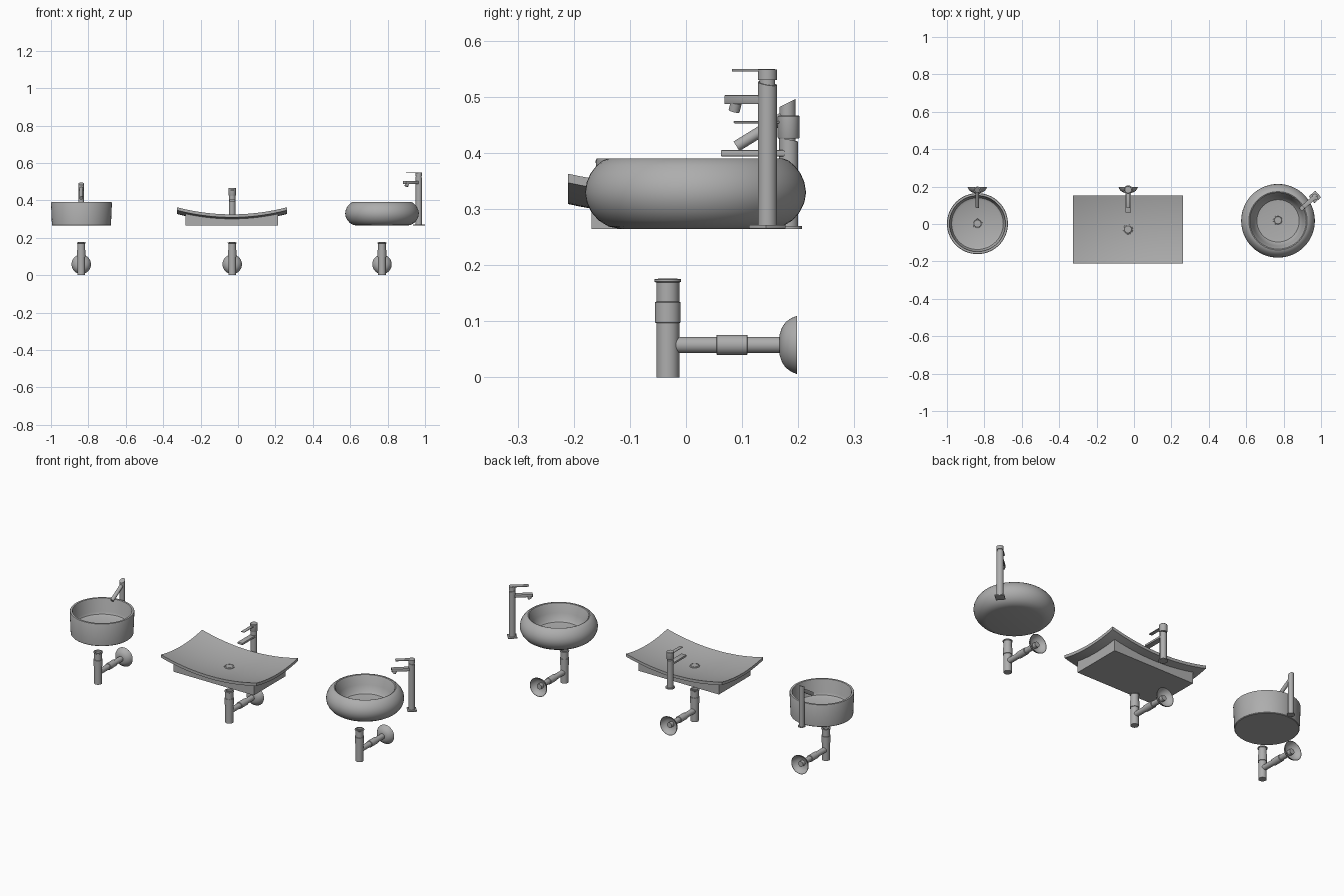
import bpy, bmesh, math
from mathutils import Matrix, Vector

cube = bpy.data.objects.get("Cube")
if cube:
    bpy.data.objects.remove(cube, do_unlink=True)

grey = bpy.data.materials.new("plain_grey")
grey.use_nodes = True
COLOUR = (0.42, 0.42, 0.42, 1)
grey.diffuse_color = COLOUR
grey.node_tree.nodes["Principled BSDF"].inputs["Base Color"].default_value = COLOUR


def finish(name, bm, matrix=Matrix()):
    """Turn the bmesh into an object, smooth except at sharp edges."""
    bmesh.ops.remove_doubles(bm, verts=bm.verts, dist=1e-5)
    bmesh.ops.recalc_face_normals(bm, faces=bm.faces)
    for f in bm.faces:
        f.smooth = True
    for e in bm.edges:
        e.smooth = len(e.link_faces) == 2 and e.calc_face_angle(0) < math.radians(32)
    mesh = bpy.data.meshes.new(name)
    bm.to_mesh(mesh)
    bm.free()
    mesh.materials.append(grey)
    obj = bpy.data.objects.new(name, mesh)
    obj.matrix_world = matrix
    bpy.context.collection.objects.link(obj)
    return obj


def lathe(name, profile, matrix=Matrix(), steps=48, slant=0):
    """Revolve (radius, height) points; slant tilts the highest ring."""
    bm = bmesh.new()
    verts = [bm.verts.new((r, 0, z)) for r, z in profile]
    edges = [bm.edges.new(pair) for pair in zip(verts, verts[1:])]
    bmesh.ops.spin(bm, geom=verts + edges, cent=(0, 0, 0), axis=(0, 0, 1),
                   angle=math.tau, steps=steps)
    if slant:
        top = max(z for r, z in profile)
        for v in bm.verts:
            if v.co.z > top - 1e-4:
                v.co.z += slant * v.co.y
    return finish(name, bm, matrix)


def rod(name, r, z0, z1, matrix=Matrix(), slant=0):
    return lathe(name, [(0, z0), (r, z0), (r, z1), (0, z1)], matrix, 32, slant)


def box(name, low, high, matrix=Matrix(), bevel=0.0015):
    low, high = Vector(low), Vector(high)
    bm = bmesh.new()
    bmesh.ops.create_cube(bm, size=1)
    for v in bm.verts:
        v.co = (low + high) / 2 + v.co * (high - low)
    bmesh.ops.bevel(bm, geom=bm.edges[:], offset=bevel, segments=2, affect='EDGES', profile=0.5)
    return finish(name, bm, matrix)


def curved_slab(name, half_x, half_y, top, bottom, matrix):
    """Rectangular plate whose top and bottom heights follow functions."""
    bm = bmesh.new()
    bmesh.ops.create_grid(bm, x_segments=28, y_segments=16, size=1)
    for v in bm.verts:
        v.co.x *= half_x
        v.co.y *= half_y
    upper = bm.verts[:]
    geom = bmesh.ops.extrude_face_region(bm, geom=bm.faces[:], use_keep_orig=True)["geom"]
    lower = [g for g in geom if isinstance(g, bmesh.types.BMVert)]
    for verts, height in ((upper, top), (lower, bottom)):
        for v in verts:
            v.co.z = height(v.co.x, v.co.y)
    return finish(name, bm, matrix)


def at(x, y, z=0.0, turn=0.0):
    return Matrix.Translation((x, y, z)) @ Matrix.Rotation(math.radians(turn), 4, 'Z')


def drain(name, x, y, z):
    lathe(name, [(0, z + .003), (.019, z + .003), (.021, z + .001), (.022, z + .003),
                 (.026, z + .002), (.027, z - .004)], at(x, y), 32)


FLOOR = 0.265

# Waste traps: upright pipe, side pipe with coupling, hollow wall flange
BACKWARD = Matrix.Rotation(-math.pi / 2, 4, 'X')
for side, x in (("right", -.838), ("middle", -.031), ("left", .77)):
    upright = at(x, -.0325)
    lathe(side + "_trap_upright_pipe",
          [(0, 0), (.0205, 0), (.0205, .097), (.023, .098), (.023, .134), (.0205, .135),
           (.0205, .169), (.024, .171), (.024, .175), (.017, .176), (.017, .165), (0, .165)],
          upright, 32)
    along = at(x, 0, .058) @ BACKWARD
    lathe(side + "_trap_side_pipe",
          [(0, -.03), (.0145, -.03), (.0145, .054), (.018, .055), (.018, .109),
           (.0145, .11), (.0145, .19), (0, .19)], along, 32)
    lathe(side + "_trap_wall_flange",
          [(.0145, .167), (.019, .167), (.031, .171), (.041, .178), (.048, .188), (.052, .198),
           (.050, .198), (.046, .189), (.039, .180), (.030, .173), (.0145, .170)], along)

# Right basin: straight round tub
lathe("right_basin",
      [(0, FLOOR), (.155, FLOOR), (.158, .268), (.163, .386), (.161, .39), (.150, .39),
       (.148, .386), (.144, .318), (.138, .306), (.125, .300), (0, .297)],
      at(-.837, .002), 64)
drain("right_basin_drain", -.837, .002, .297)

# Right tap: slant-topped post with a sloping spout
post = at(-.838, .181)
rod("right_tap_post", .0145, FLOOR, .489, post, slant=.5)
rod("right_tap_base", .019, FLOOR, .269, post)
tip, root = Vector((0, -.091, .412)), Vector((0, 0, .468))
slope = (root - tip).to_track_quat('Z', 'Y').to_matrix().to_4x4()
rod("right_tap_spout", .010, 0, (root - tip).length, post @ Matrix.Translation(tip) @ slope)

# Middle basin: upswept rectangular dish on a plinth
HALF_X, HALF_Y = .2945, .181
middle = at(-.0325, -.029)


def dish_top(x, y):
    return .305 + .038 * (x / HALF_X) ** 2 + .02 * (y / HALF_Y) ** 2


curved_slab("middle_basin_dish", HALF_X, HALF_Y, dish_top,
            lambda x, y: dish_top(x, y) - .016, middle)
curved_slab("middle_basin_plinth", .247, .139, lambda x, y: dish_top(x, y) - .008,
            lambda x, y: FLOOR, middle)
drain("middle_basin_drain", -.0325, -.029, .306)

# Middle tap: post, slanted cap, thin lever and flat spout
post = at(-.031, .183)
rod("middle_tap_base", .024, FLOOR, .270, post)
rod("middle_tap_post", .017, FLOOR, .424, post, slant=-.2)
lathe("middle_tap_cap", [(0, .426), (.0185, .426), (.0195, .428), (.0195, .465),
                         (.018, .467), (0, .467)], post, 32)
box("middle_tap_lever", (-.010, -.098, .453), (.010, -.01, .457), post)
box("middle_tap_spout", (-.015, -.121, .394), (.015, 0, .405), post)

# Left basin: bulging round bowl
lathe("left_basin",
      [(0, FLOOR), (.135, FLOOR), (.155, .269), (.173, .280), (.186, .295), (.194, .312),
       (.197, .330), (.194, .348), (.187, .364), (.176, .378), (.165, .387), (.156, .390),
       (.151, .388), (.147, .380), (.134, .340), (.122, .308), (.113, .299), (.09, .296), (0, .294)],
      at(.77, .017), 64)
drain("left_basin_drain", .77, .02, .294)

# Left tap: tall post turned toward the bowl
post = at(.967, .145, 0, -48.6)
box("left_tap_base", (-.0235, -.0235, FLOOR), (.0235, .0235, .272), post)
rod("left_tap_post", .017, FLOOR, .524, post, slant=-.25)
rod("left_tap_neck", .014, .515, .535, post)
rod("left_tap_cap", .017, .530, .549, post)
box("left_tap_lever", (-.012, -.083, .545), (.012, .008, .550), post)
box("left_tap_spout", (-.012, -.103, .487), (.012, 0, .503), post)
nozzle = post @ Matrix.Translation((0, -.084, .490)) @ Matrix.Rotation(math.radians(-20), 4, 'X')
rod("left_tap_nozzle", .010, -.016, 0, nozzle)
